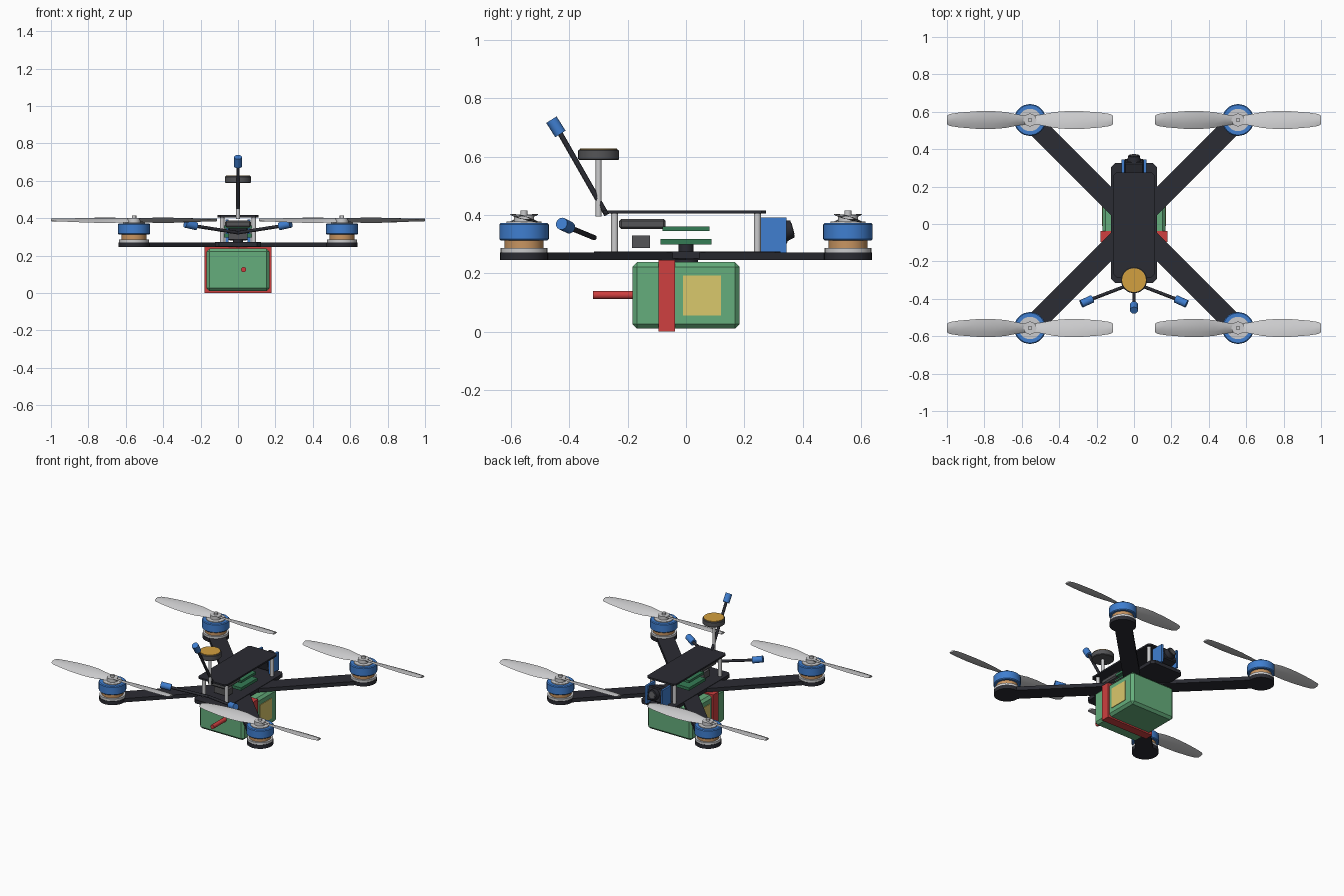
import bpy
import bmesh
from math import radians, cos, sin, pi
from mathutils import Matrix, Vector

cube = bpy.data.objects.get("Cube")
if cube:
    bpy.data.objects.remove(cube, do_unlink=True)


def material(name, r, g, b):
    m = bpy.data.materials.new(name)
    m.use_nodes = True
    m.diffuse_color = (r, g, b, 1)
    m.node_tree.nodes["Principled BSDF"].inputs["Base Color"].default_value = (r, g, b, 1)
    return m


CARBON = material("carbon black", .024, .025, .033)
SILVER = material("silver", .6, .6, .61)
BLUE = material("blue", .05, .21, .63)
COPPER = material("copper", .58, .3, .12)
GREEN = material("battery green", .13, .42, .2)
BOARD = material("board green", .035, .2, .09)
RED = material("red", .62, .05, .05)
YELLOW = material("label yellow", .7, .58, .15)
GOLD = material("gold", .65, .35, .05)
GREY = material("dark grey", .09, .09, .095)


def finish(name, bm, mat, smooth=False):
    bmesh.ops.recalc_face_normals(bm, faces=bm.faces)
    mesh = bpy.data.meshes.new(name)
    bm.to_mesh(mesh)
    bm.free()
    mesh.materials.append(mat)
    ob = bpy.data.objects.new(name, mesh)
    bpy.context.collection.objects.link(ob)
    if smooth:
        bpy.ops.object.select_all(action='DESELECT')
        ob.select_set(True)
        bpy.context.view_layer.objects.active = ob
        bpy.ops.object.shade_smooth_by_angle(angle=radians(35))
    return ob


def box(name, mat, x, y, z, bevel=0.0, upright=False):
    """Box from (low, high) ranges; upright limits the bevel to vertical edges."""
    bm = bmesh.new()
    bmesh.ops.create_cube(bm, size=1)
    for v in bm.verts:
        v.co = [r[0] + (c + .5) * (r[1] - r[0]) for c, r in zip(v.co, (x, y, z))]
    if bevel:
        edges = [e for e in bm.edges
                 if not upright or abs(e.verts[0].co.z - e.verts[1].co.z) > 1e-4]
        bmesh.ops.bevel(bm, geom=edges, offset=bevel, segments=1, affect='EDGES')
    return finish(name, bm, mat)


def rod(name, mat, start, end, radius, end_radius=None, sides=32, bevel=0.0):
    """Cylinder or cone between two points."""
    a, b = Vector(start), Vector(end)
    axis = b - a
    bm = bmesh.new()
    bmesh.ops.create_cone(bm, cap_ends=True, segments=sides, radius1=radius,
                          radius2=radius if end_radius is None else end_radius,
                          depth=axis.length)
    if bevel:
        rims = [e for e in bm.edges if abs(e.verts[0].co.z - e.verts[1].co.z) < 1e-5]
        bmesh.ops.bevel(bm, geom=rims, offset=bevel, segments=1, affect='EDGES')
    turn = axis.to_track_quat('Z', 'Y').to_matrix().to_4x4()
    bmesh.ops.transform(bm, matrix=Matrix.Translation((a + b) / 2) @ turn, verts=bm.verts)
    return finish(name, bm, mat, True)


def disc(name, mat, x, y, low, high, radius, **kw):
    return rod(name, mat, (x, y, low), (x, y, high), radius, **kw)


# Two twisted blades, each a loft of thin lens sections
def propeller(name, x, y, z):
    stations = ((.02, .05, 24), (.07, .065, 22), (.13, .09, 19), (.2, .1, 16),
                (.29, .096, 13), (.38, .08, 10), (.43, .064, 8), (.444, .045, 8))
    bm = bmesh.new()
    for side in (1, -1):
        rings = []
        for r, chord, pitch in stations:
            p, ring = radians(pitch), []
            for u, t in ((-.5, 0), (-.2, .007), (.2, .006), (.5, 0), (.2, -.004), (-.2, -.004)):
                w = u * chord
                ring.append(bm.verts.new((x + side * r,
                                          y + side * (w * cos(p) + t * sin(p)),
                                          z - w * sin(p) + t * cos(p))))
            rings.append(ring)
        for a, b in zip(rings, rings[1:]):
            for i in range(len(a)):
                j = (i + 1) % len(a)
                bm.faces.new((a[i], a[j], b[j], b[i]))
        bm.faces.new(rings[0])
        bm.faces.new(rings[-1])
    finish(name, bm, SILVER, True)


# Arms, motors and propellers
M = .556
for sx, left in ((1, "left"), (-1, "right")):
    for sy, end in ((-1, "front"), (1, "rear")):
        tag = f"{end}_{left}"
        x, y = sx * M, sy * M
        arm = box(f"arm_{tag}", CARBON, (0, M * 2 ** .5), (-.053, .053), (.245, .271))
        arm.rotation_euler.z = Vector((1, 0)).angle_signed(Vector((sx, -sy)))
        disc(f"motor_pad_{tag}", CARBON, x, y, .245, .271, .082)
        disc(f"motor_base_{tag}", SILVER, x, y, .271, .286, .08)
        disc(f"motor_winding_{tag}", COPPER, x, y, .286, .312, .067)
        disc(f"motor_bell_{tag}", BLUE, x, y, .312, .372, .085, bevel=.005)
        disc(f"motor_cap_{tag}", SILVER, x, y, .372, .377, .06)
        disc(f"propeller_hub_{tag}", SILVER, x, y, .377, .4, .034)
        disc(f"motor_shaft_{tag}", SILVER, x, y, .4, .415, .012)
        propeller(f"propeller_{tag}", x, y, .389)
        # Frame standoffs
        disc(f"standoff_{tag}", SILVER, sx * .085, sy * .245, .27, .406, .012)

# Frame plates
box("bottom_plate", CARBON, (-.122, .122), (-.315, .325), (.25, .274), .02, True)
box("top_plate", CARBON, (-.109, .109), (-.285, .275), (.405, .416), .015, True)

# Electronics stack
disc("stack_pad", CARBON, 0, 0, .236, .262, .042)
disc("stack_post", CARBON, 0, 0, .262, .298, .026)
box("lower_board", BOARD, (-.085, .085), (-.088, .088), (.298, .317))
box("upper_board", BOARD, (-.08, .08), (-.08, .08), (.345, .361))
box("transmitter", GREY, (-.07, .07), (-.23, -.07), (.351, .387), .008)
box("receiver", GREY, (-.05, .05), (-.185, -.123), (.287, .329))

# Battery with strap, labels and lead
box("battery", GREEN, (-.168, .168), (-.184, .184), (.01, .238), .016)
box("battery_strap", RED, (-.178, .178), (-.095, -.037), (0, .246))
for s, side in ((1, "left"), (-1, "right")):
    box(f"battery_label_{side}", YELLOW, sorted((s * .166, s * .172)), (-.01, .12), (.055, .192))
rod("battery_lead", RED, (.03, -.32, .125), (.03, -.18, .125), .014, sides=16)

# Camera held between two side plates, tilted upward
for s, side in ((1, "left"), (-1, "right")):
    box(f"camera_mount_{side}", BLUE, sorted((s * .052, s * .066)), (.255, .345), (.27, .392))
body = box("camera_body", CARBON, (-.052, .052), (-.045, .04), (-.045, .045), .006)
body.location = (0, .3, .335)
body.rotation_euler.x = radians(15)
aim = Vector((0, cos(radians(15)), sin(radians(15))))
seat = Vector((0, .3, .335))
rod("camera_lens", CARBON, seat + aim * .035, seat + aim * .068, .038, .03)
rod("camera_glass", GREY, seat + aim * .067, seat + aim * .07, .02)

# Navigation puck on a mast
disc("puck_mast", SILVER, 0, -.3, .395, .59, .01, sides=16)
disc("puck", GREY, 0, -.3, .588, .625, .07, bevel=.004)
disc("puck_patch", GOLD, 0, -.3, .624, .629, .064)


# Antennas with blue tips
def antenna(name, root, joint, tip):
    rod(f"{name}_rod", CARBON, root, joint, .009, sides=12)
    rod(f"{name}_tip", BLUE, joint, tip, .021, sides=20)


antenna("tall_antenna", (0, -.272, .4), (0, -.431, .678), (0, -.462, .727))
for s, side in ((1, "left"), (-1, "right")):
    antenna(f"{side}_antenna", (0, -.315, .322), (s * .222, -.4, .357), (s * .282, -.427, .37))
